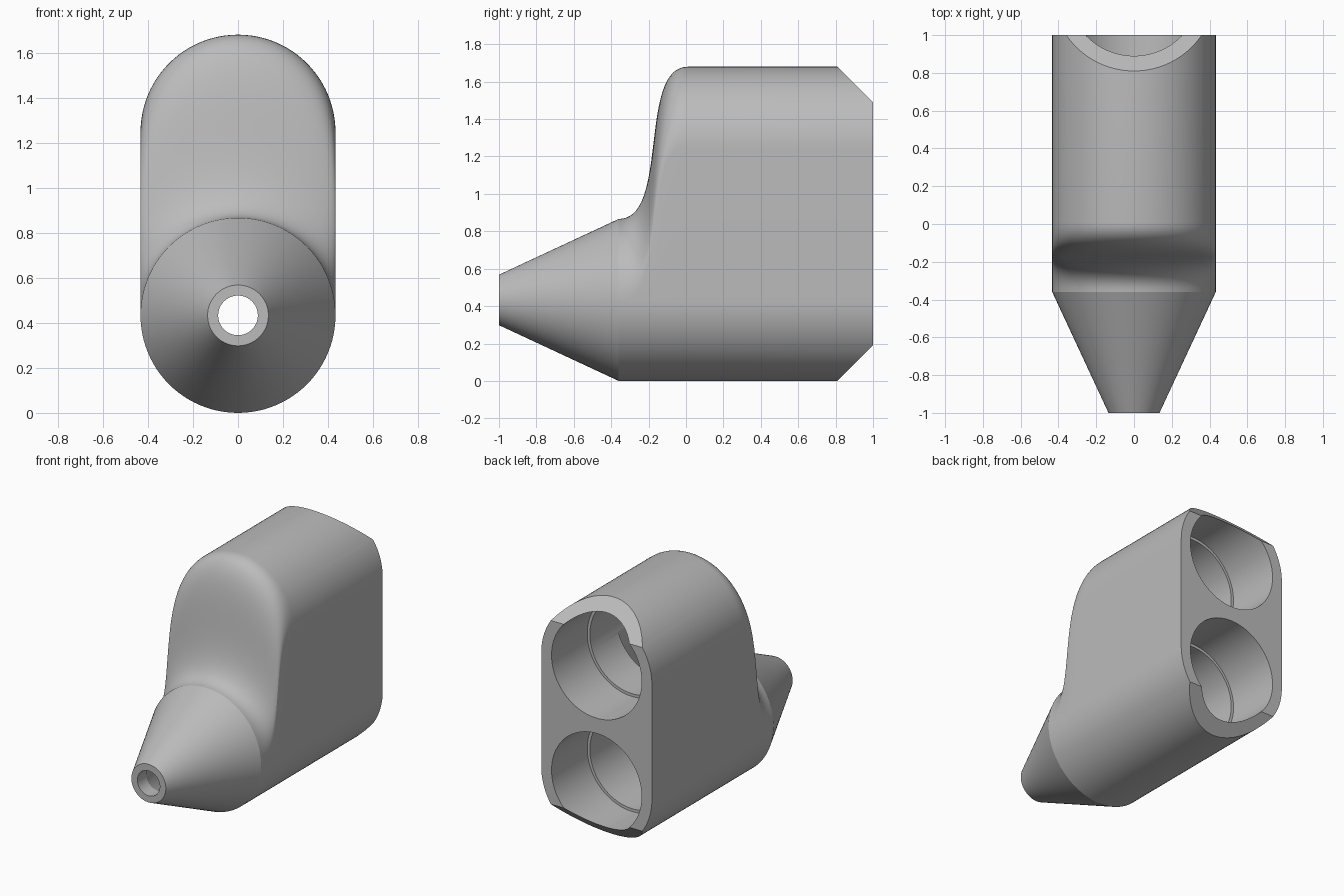
import bpy, bmesh, math
from mathutils import Vector

if "Cube" in bpy.data.objects:
    bpy.data.objects.remove(bpy.data.objects["Cube"])

HEIGHT, R = 1.68, 0.433
LOW, HIGH = R, HEIGHT - R      # heights of the two bore axes
ARC = 48                       # segments per half circle

mat = bpy.data.materials.new("grey plastic")
mat.use_nodes = True
grey = (0.5, 0.5, 0.5, 1)
mat.diffuse_color = grey
mat.node_tree.nodes["Principled BSDF"].inputs["Base Color"].default_value = grey


def section(y, r, top):
    """Upright slot outline: half circles about LOW and top."""
    pts = []
    for centre, start in ((top, 0), (LOW, math.pi)):
        for i in range(ARC + 1):
            a = start + math.pi * i / ARC
            pts.append(Vector((r * math.cos(a), y, centre + r * math.sin(a))))
    return pts


def shoulder(y0, y1, r, steps=36):
    """Sections whose top rises along an S curve from y0 to y1."""
    span = y1 - y0
    ys = (y0, y0 + 0.74 * span, y0 + 0.27 * span, y1)
    rows = []
    for k in range(steps + 1):
        t = k / steps
        w = ((1 - t) ** 3, 3 * t * (1 - t) ** 2, 3 * t * t * (1 - t), t ** 3)
        y = sum(a * b for a, b in zip(w, ys))
        rows.append((y, r, LOW + (HIGH - LOW) * (w[2] + w[3])))
    return rows


def loft(name, rows, chamfer=False):
    bm = bmesh.new()
    rings = [[bm.verts.new(p) for p in section(*row)] for row in rows]
    n = len(rings[0])
    for a, b in zip(rings, rings[1:]):
        for i in range(n):
            j = (i + 1) % n
            bm.faces.new((a[i], a[j], b[j], b[i]))
    bm.faces.new(rings[0])
    bm.faces.new(rings[-1])
    bmesh.ops.remove_doubles(bm, verts=bm.verts, dist=1e-5)
    if chamfer:
        # Slanted cuts across the top and bottom of the rear end
        for z, up in ((HEIGHT, 1), (0, -1)):
            cut = bmesh.ops.bisect_plane(
                bm, geom=bm.verts[:] + bm.edges[:] + bm.faces[:],
                plane_co=(0, 0.81, z), plane_no=(0, 1, up), clear_outer=True)
            edges = [e for e in cut["geom_cut"] if isinstance(e, bmesh.types.BMEdge)]
            bmesh.ops.holes_fill(bm, edges=edges, sides=0)
    bmesh.ops.recalc_face_normals(bm, faces=bm.faces)
    mesh = bpy.data.meshes.new(name)
    bm.to_mesh(mesh)
    bm.free()
    mesh.materials.append(mat)
    obj = bpy.data.objects.new(name, mesh)
    bpy.context.collection.objects.link(obj)
    return obj


def bore(name, r, y0, y1, z):
    bpy.ops.mesh.primitive_cylinder_add(
        vertices=2 * ARC, radius=r, depth=y1 - y0,
        location=(0, (y0 + y1) / 2, z), rotation=(math.pi / 2, 0, 0))
    obj = bpy.context.object
    obj.name = name
    obj.data.materials.append(mat)
    return obj


# Outer shell: nozzle cone, sloping shoulder, straight double barrel
body = loft("connector_body",
            [(-1, 0.135, LOW)] + shoulder(-0.36, 0.01, R) + [(1, R, HIGH)], True)

# Hollows: nozzle and merging chamber, then two stepped sockets
cutters = [loft("chamber_cutter",
                [(-1.1, 0.088, LOW), (-0.9, 0.088, LOW)]
                + shoulder(-0.36, 0.12, 0.32) + [(0.3, 0.32, HIGH)])]
for label, z in (("lower", LOW), ("upper", HIGH)):
    cutters.append(bore(label + "_duct_cutter", 0.333, 0.2, 0.7, z))
    cutters.append(bore(label + "_socket_cutter", 0.353, 0.6, 1.1, z))

bpy.ops.object.select_all(action='DESELECT')
body.select_set(True)
bpy.context.view_layer.objects.active = body
for cutter in cutters:
    cutter.hide_render = True
    mod = body.modifiers.new(cutter.name, 'BOOLEAN')
    mod.operation = 'DIFFERENCE'
    mod.solver = 'EXACT'
    mod.object = cutter
    bpy.ops.object.modifier_apply(modifier=mod.name)
for cutter in cutters:
    bpy.data.objects.remove(cutter)

bpy.ops.object.shade_smooth_by_angle(angle=math.radians(20))
